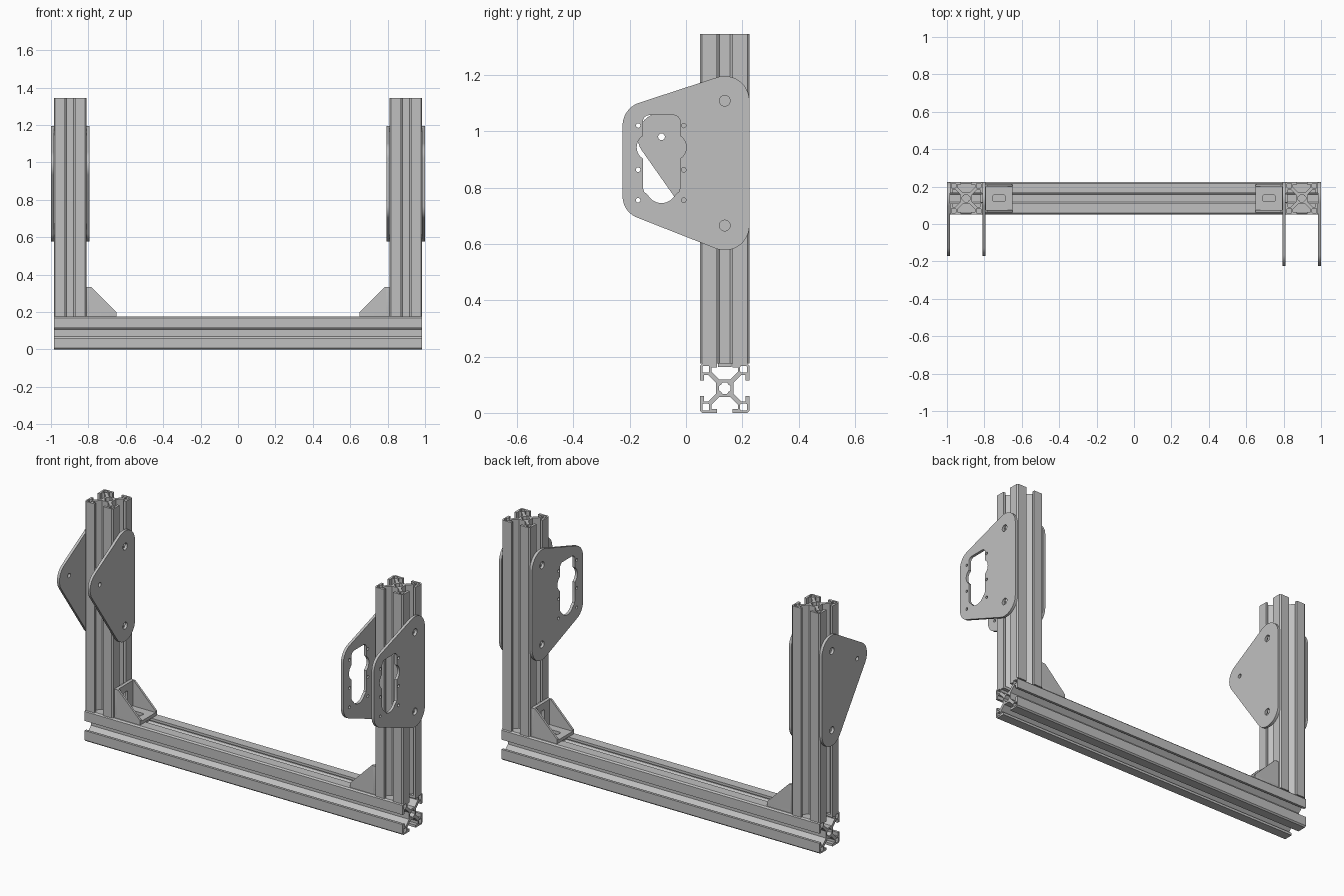
import bpy
import bmesh
from math import cos, sin, radians
from mathutils import Matrix, Vector
from mathutils.geometry import convex_hull_2d

if "Cube" in bpy.data.objects:
    bpy.data.objects.remove(bpy.data.objects["Cube"], do_unlink=True)

grey = bpy.data.materials.new("aluminium grey")
grey.use_nodes = True
colour = (0.53, 0.53, 0.53, 1)
grey.diffuse_color = colour
grey.node_tree.nodes["Principled BSDF"].inputs["Base Color"].default_value = colour

# Drawing planes: (sheet x, sheet y, thickness direction)
X, Y, Z = Vector((1, 0, 0)), Vector((0, 1, 0)), Vector((0, 0, 1))
FLAT, SIDE, FRONT = (X, Y, Z), (Y, Z, X), (X, Z, Y)


def arc(cx, cy, r, start=0, end=360, n=32):
    """Points on an arc; a full circle leaves out its repeated end."""
    steps = n if end - start == 360 else n + 1
    angles = [radians(start + (end - start) * i / n) for i in range(steps)]
    return [(cx + r * cos(a), cy + r * sin(a)) for a in angles]


def rect(x0, x1, y0, y1, r=0.004):
    """Rectangle with rounded corners."""
    corners = ((x1, y1, -1, -1), (x0, y1, 1, -1), (x0, y0, 1, 1), (x1, y0, -1, 1))
    loop = []
    for i, (x, y, sx, sy) in enumerate(corners):
        loop += arc(x + sx * r, y + sy * r, r, 90 * i, 90 * i + 90, 5)
    return loop


def hull(circles):
    """Outline wrapped around a set of circles."""
    pts = [p for c in circles for p in arc(*c, n=64)]
    return [pts[i] for i in convex_hull_2d([Vector(p) for p in pts])]


def extrude(name, loops, plane, start, end, origin=(0, 0, 0)):
    """Fill the loops (inner loops become holes) and extrude start to end."""
    curve = bpy.data.curves.new(name, 'CURVE')
    curve.dimensions = '2D'
    curve.fill_mode = 'BOTH'
    curve.extrude = abs(end - start) / 2
    for loop in loops:
        spline = curve.splines.new('POLY')
        spline.points.add(len(loop) - 1)
        for point, (x, y) in zip(spline.points, loop):
            point.co = (x, y, 0, 1)
        spline.use_cyclic_u = True
    temp = bpy.data.objects.new(name + " outline", curve)
    bpy.context.collection.objects.link(temp)
    graph = bpy.context.evaluated_depsgraph_get()
    mesh = bpy.data.meshes.new_from_object(temp.evaluated_get(graph))
    bpy.data.objects.remove(temp, do_unlink=True)
    bpy.data.curves.remove(curve)

    basis = Matrix(plane).transposed().to_4x4()
    place = Matrix.Translation(Vector(origin) + plane[2] * (start + end) / 2)
    bm = bmesh.new()
    bm.from_mesh(mesh)
    bm.transform(place @ basis)
    bmesh.ops.remove_doubles(bm, verts=bm.verts, dist=0.00001)
    bmesh.ops.recalc_face_normals(bm, faces=bm.faces)
    bm.to_mesh(mesh)
    bm.free()
    mesh.shade_smooth()
    mesh.set_sharp_from_angle(angle=radians(30))
    mesh.materials.clear()
    mesh.materials.append(grey)
    mesh.name = name
    obj = bpy.data.objects.new(name, mesh)
    bpy.context.collection.objects.link(obj)
    return obj


def four_fold(points):
    """Repeat points around the centre in quarter turns."""
    loop = []
    for _ in range(4):
        loop += points
        points = [(-y, x) for x, y in points]
    return loop


# Slotted rail section: core, diagonal webs, hollow corners and slot lips
HALF = 0.0875
eighth = [(0.031, 0.019), (0.059, 0.047), (0.0735, 0.047), (0.0735, 0.027),
          (HALF, 0.027), (HALF, 0.08)]
quarter = eighth + [(y, x) for x, y in reversed(eighth)]
section = [four_fold(quarter),
           four_fold([(0.021, -0.007), (0.021, 0.007), (0.013, 0.013)])]
for sx in (-1, 1):
    for sy in (-1, 1):
        cx, cy = sx * 0.067, sy * 0.067
        section.append(rect(cx - 0.012, cx + 0.012, cy - 0.012, cy + 0.012))

RAIL_Y, POST_X = 0.1375, 0.8975
BEAM_TOP, POST_TOP = 2 * HALF, 1.345
END = POST_X + HALF
extrude("cross_beam", section, SIDE, -END, END, (0, RAIL_Y, HALF))
for side, sx in (("left", 1), ("right", -1)):
    extrude(side + "_post", section, FLAT, BEAM_TOP, POST_TOP, (sx * POST_X, RAIL_Y, 0))

# Large plate: rounded outline, shaped window and screw holes
bolts = [(RAIL_Y, 1.108), (RAIL_Y, 0.665)]
bolt_holes = [arc(y, z, 0.019) for y, z in bolts]
bolt_corners = [(y, z, HALF) for y, z in bolts]
MID = -0.087
half_window = (arc(0.043, 1.034, 0.023, 90, 0, 6)
               + arc(0.04, 0.943, 0.048, 57, -57, 14)
               + [(0.066, 0.80), (0.062, 0.785), (0.05, 0.775)]
               + arc(0, 0.80, 0.055, -35, -85, 8))
window = ([(MID + y, z) for y, z in half_window]
          + [(MID - y, z) for y, z in reversed(half_window)])
small_holes = [arc(y, z, 0.008, n=16) for y in (-0.17, -0.008)
               for z in (1.02, 0.863, 0.755)]
large_plate = [hull(bolt_corners + [(-0.14, 1.02, 0.085), (-0.145, 0.768, 0.08)]),
               window] + bolt_holes + small_holes

# Small plate: rounded triangle with three holes
small_plate = [hull(bolt_corners + [(MID, 0.98, 0.085)]),
               arc(MID, 0.98, 0.012)] + bolt_holes

# A pair of plates clamps each post
THICK = 0.015
for side, sx, loops in (("left", 1, large_plate), ("right", -1, small_plate)):
    for place, x in (("outer", END), ("inner", POST_X - HALF - THICK)):
        extrude(f"{side}_{place}_plate", loops, SIDE, sx * x, sx * (x + THICK))

# Corner brackets: foot, wall, two cheeks and locating tabs
SIZE, WALL, WIDE = 0.16, 0.018, 0.075
for side, sx in (("left", 1), ("right", -1)):
    corner = (sx * (POST_X - HALF), RAIL_Y, BEAM_TOP)

    def inward(loop):
        return [(-sx * a, b) for a, b in loop]

    foot = [rect(0, SIZE, -WIDE, WIDE), rect(0.055, 0.12, -0.018, 0.018, 0.008)]
    extrude(side + "_bracket_foot", [inward(l) for l in foot], FLAT, 0, WALL, corner)
    wall = [[(b, a) for a, b in l] for l in foot]
    extrude(side + "_bracket_wall", wall, SIDE, 0, -sx * WALL, corner)
    cheek = inward([(0, 0), (SIZE, 0), (SIZE, 0.025), (0.025, SIZE), (0, SIZE)])
    for name, sy in (("front", -1), ("back", 1)):
        extrude(f"{side}_bracket_{name}_cheek", [cheek], FRONT,
                sy * (WIDE - 0.012), sy * WIDE, corner)
    for a in (0.02, 0.135):
        tab = rect(a, a + 0.02, -0.024, 0.024)
        extrude(side + "_bracket_foot_tab", [inward(tab)], FLAT, -0.012, 0, corner)
        extrude(side + "_bracket_wall_tab", [[(b, c) for c, b in tab]], SIDE,
                0, sx * 0.012, corner)
